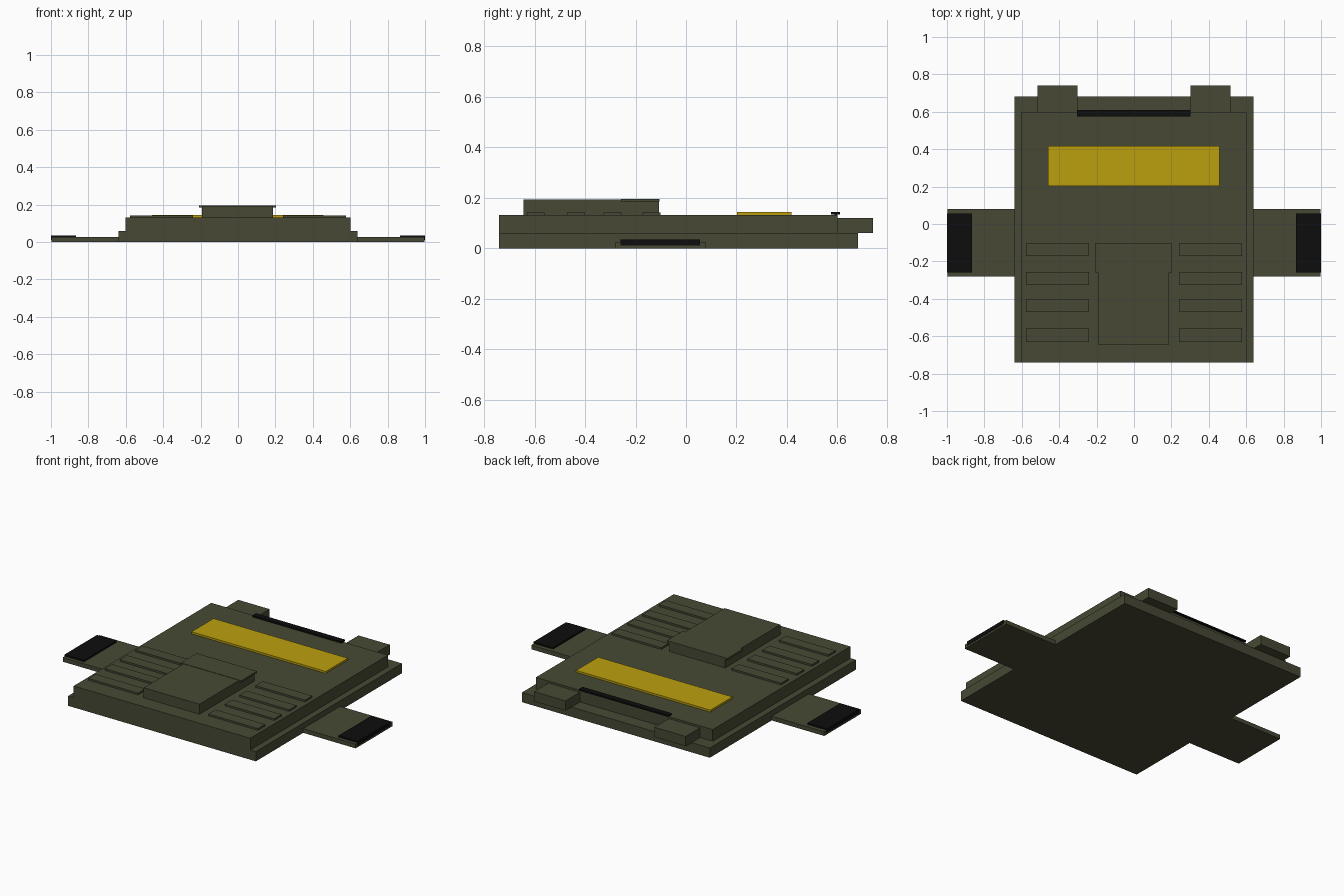
import bpy

if "Cube" in bpy.data.objects:
    bpy.data.objects.remove(bpy.data.objects["Cube"])


def material(name, rgb):
    m = bpy.data.materials.new(name)
    m.diffuse_color = (*rgb, 1)
    m.use_nodes = True
    m.node_tree.nodes["Principled BSDF"].inputs["Base Color"].default_value = m.diffuse_color
    return m


OLIVE = material("olive", (0.063, 0.066, 0.035))
YELLOW = material("yellow", (0.50, 0.35, 0.004))
BLACK = material("black", (0.004, 0.004, 0.004))


def box(name, x, y, z, mat):
    """Box from (min, max) ranges on each axis."""
    bpy.ops.mesh.primitive_cube_add(size=1, location=[sum(r) / 2 for r in (x, y, z)])
    o = bpy.context.object
    o.name = name
    o.scale = [r[1] - r[0] for r in (x, y, z)]
    bpy.ops.object.transform_apply(location=True, rotation=False, scale=True)
    o.data.materials.append(mat)
    return o


def pair(name, x, y, z, mat):
    """The same box on the right and left side."""
    box(name + "_right", x, y, z, mat)
    box(name + "_left", (-x[1], -x[0]), y, z, mat)


# Two-step body
box("base_plate", (-0.64, 0.64), (-0.74, 0.682), (0, 0.06), OLIVE)
box("upper_body", (-0.602, 0.602), (-0.74, 0.60), (0.06, 0.132), OLIVE)

# Raised cover at the front with a slightly wider flap on top
box("cover", (-0.192, 0.188), (-0.643, -0.107), (0.132, 0.194), OLIVE)
box("cover_flap", (-0.208, 0.203), (-0.258, -0.104), (0.185, 0.196), OLIVE)

# Raised ribs beside the cover
for i, y in enumerate((-0.137, -0.291, -0.436, -0.595)):
    pair(f"rib_{i}", (0.24, 0.577), (y - 0.035, y + 0.035), (0.132, 0.143), OLIVE)

# Yellow panel and black bar
box("yellow_panel", (-0.459, 0.456), (0.203, 0.418), (0.132, 0.144), YELLOW)
box("rear_bar", (-0.305, 0.302), (0.575, 0.610), (0.134, 0.144), BLACK)
box("rear_bar_mount", (-0.30, 0.30), (0.588, 0.598), (0.13, 0.135), BLACK)

# Rear blocks
pair("rear_block", (0.303, 0.516), (0.598, 0.74), (0.06, 0.12), OLIVE)

# Side tabs with black end pads
pair("side_tab", (0.64, 0.998), (-0.28, 0.08), (0, 0.026), OLIVE)
pair("tab_pad", (0.867, 1.0), (-0.26, 0.056), (0.011, 0.036), BLACK)
